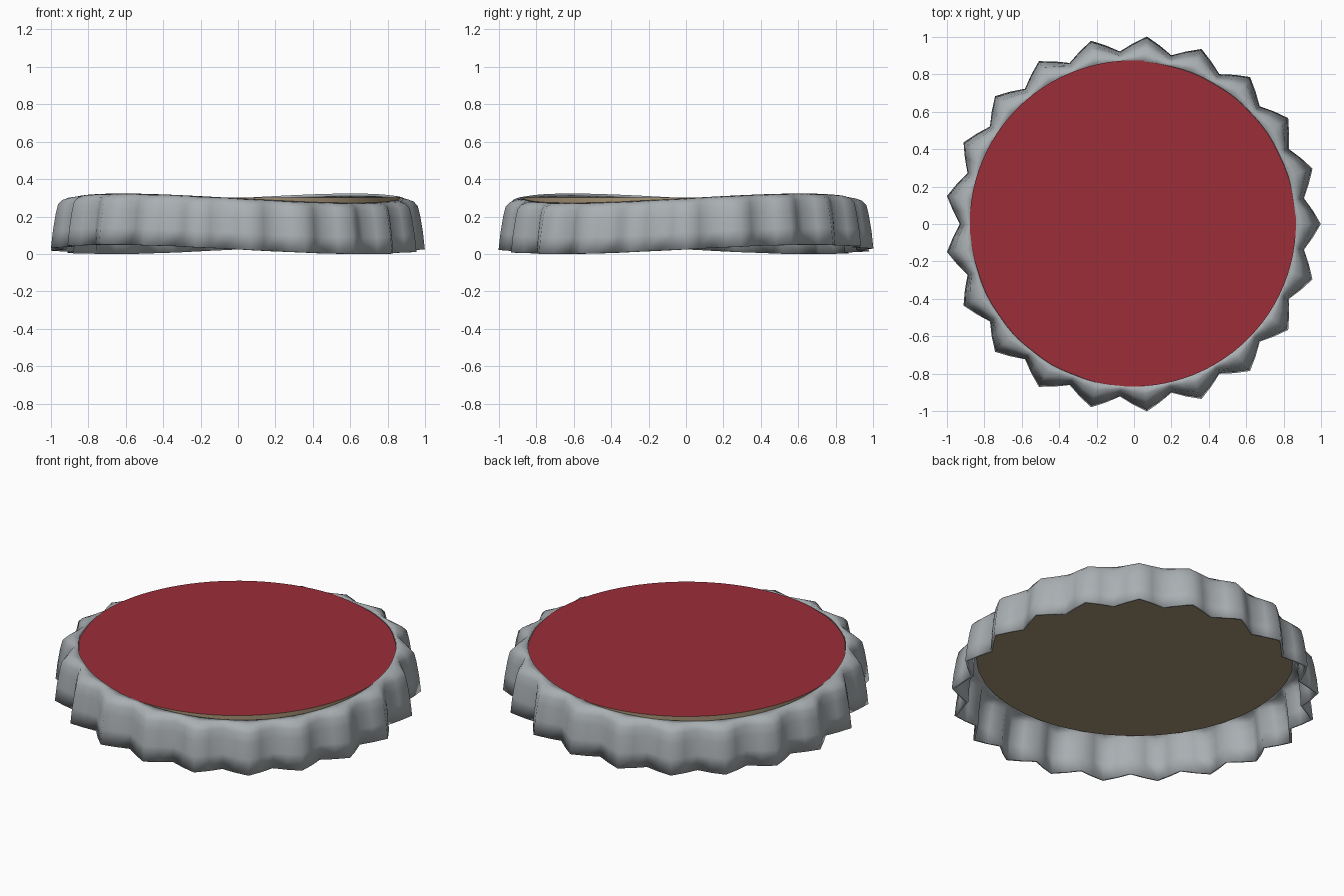
import bpy, bmesh, math

if "Cube" in bpy.data.objects:
    bpy.data.objects.remove(bpy.data.objects["Cube"])

TEETH, STEPS = 21, 4
CENTRE_X = -0.006


def material(name, rgb, metal=0.0):
    m = bpy.data.materials.new(name)
    m.use_nodes = True
    m.diffuse_color = (*rgb, 1)
    m.node_tree.nodes["Principled BSDF"].inputs["Base Color"].default_value = (*rgb, 1)
    return m


grey = material("steel grey", (0.40, 0.43, 0.45))
red = material("deep red", (0.33, 0.027, 0.04))
tan = material("liner tan", (0.38, 0.29, 0.18))


def make_object(name, bm, mats):
    mesh = bpy.data.meshes.new(name)
    bm.normal_update()
    bm.to_mesh(mesh)
    bm.free()
    ob = bpy.data.objects.new(name, mesh)
    bpy.context.collection.objects.link(ob)
    for m in mats:
        mesh.materials.append(m)
    return ob


def smooth(ob, degrees):
    bpy.ops.object.select_all(action="DESELECT")
    bpy.context.view_layer.objects.active = ob
    ob.select_set(True)
    bpy.ops.object.shade_smooth_by_angle(angle=math.radians(degrees))


# Crimped skirt: each row is tip radius, valley radius, height
rows = [(1.005, 0.925, 0.0), (0.995, 0.92, 0.09), (0.98, 0.91, 0.18),
        (0.967, 0.902, 0.232), (0.945, 0.893, 0.255), (0.91, 0.882, 0.268),
        (0.87, 0.868, 0.273)]
count = TEETH * STEPS
bm = bmesh.new()
rings = []
for tip, valley, height in rows:
    ring = []
    for i in range(count):
        a = 2 * math.pi * i / count
        wave = abs(2 * (i % STEPS) / STEPS - 1)      # one at tips, zero at valleys
        r = valley + (tip - valley) * wave
        warp = 0.025 * (1 + math.sin(2 * a))         # the skirt is bent like a saddle
        ring.append(bm.verts.new((CENTRE_X + r * math.cos(a), r * math.sin(a), height + warp)))
    rings.append(ring)
for low, high in zip(rings, rings[1:]):
    for i in range(count):
        j = (i + 1) % count
        bm.faces.new((low[i], low[j], high[j], high[i]))
skirt = make_object("crimped_skirt", bm, [grey])
wall = skirt.modifiers.new("wall", "SOLIDIFY")
wall.thickness = 0.014
wall.offset = -1
smooth(skirt, 70)

# Flat lid: red on top, tan edge and underside
bm = bmesh.new()
bmesh.ops.create_cone(bm, cap_ends=True, segments=96, radius1=0.872, radius2=0.872, depth=0.04)
bmesh.ops.translate(bm, verts=bm.verts, vec=(CENTRE_X, 0.003, 0.281))
bm.normal_update()
for f in bm.faces:
    f.material_index = 0 if f.normal.z > 0.5 else 1
lid = make_object("lid_disc", bm, [red, tan])
smooth(lid, 40)
